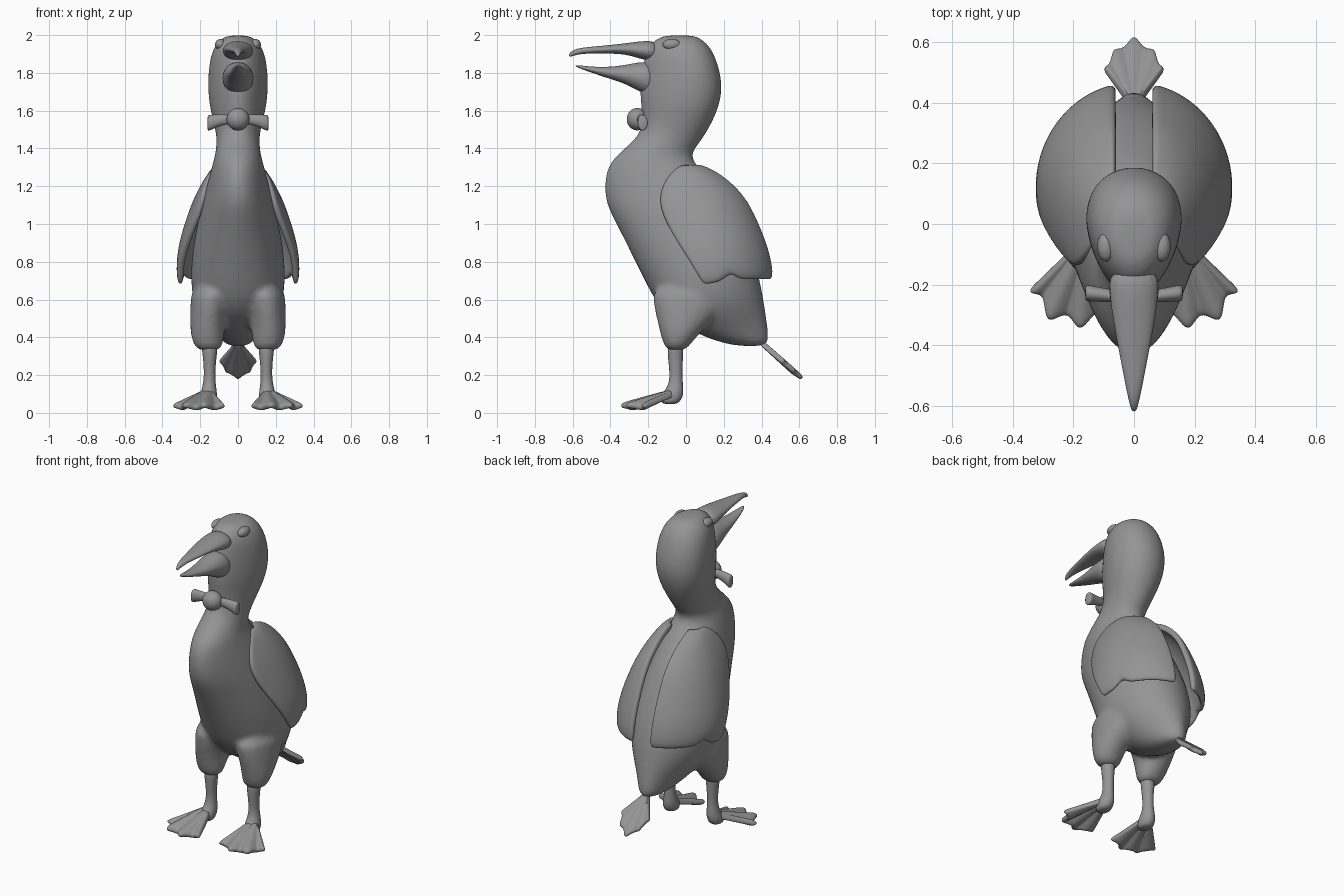
import bpy, bmesh, math

cube = bpy.data.objects.get("Cube")
if cube:
    bpy.data.objects.remove(cube, do_unlink=True)

grey = bpy.data.materials.new("plain grey")
grey.use_nodes = True
COLOUR = (0.3, 0.3, 0.3, 1)
grey.diffuse_color = COLOUR
grey.node_tree.nodes["Principled BSDF"].inputs["Base Color"].default_value = COLOUR


def finish(name, bm, closed=True, **mods):
    """Turn a bmesh into a smooth object with simple modifiers."""
    if closed:
        bmesh.ops.recalc_face_normals(bm, faces=bm.faces)
    for f in bm.faces:
        f.smooth = True
    me = bpy.data.meshes.new(name)
    bm.to_mesh(me)
    bm.free()
    me.materials.append(grey)
    ob = bpy.data.objects.new(name, me)
    bpy.context.collection.objects.link(ob)
    if "thick" in mods:
        m = ob.modifiers.new("Thickness", 'SOLIDIFY')
        m.thickness, m.offset = mods["thick"], 0
    if mods.get("mirror"):
        ob.modifiers.new("Mirror", 'MIRROR').use_mirror_merge = False
    m = ob.modifiers.new("Subdivision", 'SUBSURF')
    m.levels = m.render_levels = mods.get("subdiv", 2)
    return ob


def loft(bm, rings, plane="xyz", n=20):
    """Rings: (position, centre, half width, low, high, taper) on the plane's axes."""
    i, j, k = ("xyz".index(c) for c in plane)
    loops = []
    for pos, c, r, lo, hi, taper in rings:
        loop = []
        for s in range(n):
            t = 2 * math.pi * s / n
            co = [0, 0, 0]
            co[i] = c + r * math.sin(t) * (1 - taper * math.cos(t))
            co[j] = (lo + hi) / 2 - (hi - lo) / 2 * math.cos(t)
            co[k] = pos
            loop.append(bm.verts.new(co))
        loops.append(loop)
    for a, b in zip(loops, loops[1:]):
        for s in range(n):
            bm.faces.new((a[s], a[(s + 1) % n], b[(s + 1) % n], b[s]))
    bm.faces.new(loops[0])
    bm.faces.new(loops[-1])


def sheet(bm, rows):
    """Quad grid from rows of points."""
    vs = [[bm.verts.new(p) for p in row] for row in rows]
    for a, b in zip(vs, vs[1:]):
        for s in range(len(a) - 1):
            bm.faces.new((a[s], a[s + 1], b[s + 1], b[s]))


def fan(bm, origin, forward, tips, notch, ridge, height, rows=7, steps=4):
    """Webbed fan: tips are (angle, length), ribs run along each tip."""
    ox, oy = origin
    cols = []
    for (a0, l0), (a1, l1) in zip(tips, tips[1:]):
        cols += [(a0 + (a1 - a0) * q / steps, l0 + (l1 - l0) * q / steps, q / steps)
                 for q in range(steps)]
    cols.append((*tips[-1], 0))
    grid = []
    for r in range(rows):
        s = 0.08 + 0.92 * r / (rows - 1)
        row = []
        for ang, length, t in cols:
            d = s * length * (1 - notch * s * math.sin(math.pi * t))
            y = oy + forward * d * math.cos(math.radians(ang))
            rib = ridge * s * math.cos(math.pi * t) ** 2
            row.append((ox + d * math.sin(math.radians(ang)), y, height(s, y) + rib))
        grid.append(row)
    sheet(bm, grid)


# Body, neck and head with thighs, fused into one skin
bm = bmesh.new()
trunk = [
    (2.0, .05, -.11, .04, .1), (1.985, .085, -.15, .075, .1), (1.955, .115, -.19, .115, .15),
    (1.9, .143, -.22, .152, .2), (1.8, .155, -.235, .185, .25), (1.7, .156, -.25, .195, .25),
    (1.6, .146, -.235, .17, .2), (1.5, .118, -.23, .12, .1), (1.43, .113, -.29, .075, 0),
    (1.36, .122, -.375, .015, 0), (1.3, .14, -.42, .07, .1), (1.2, .165, -.437, .16, .15),
    (1.1, .19, -.425, .23, .15), (1.0, .215, -.37, .28, .15), (.85, .245, -.295, .35, .1),
    (.7, .253, -.22, .395, 0), (.6, .24, -.17, .412, -.1), (.52, .2, -.1, .425, -.2),
    (.45, .14, 0, .435, -.2), (.39, .095, .12, .44, -.1), (.35, .05, .27, .43, 0),
]
loft(bm, [(z, 0, r, lo, hi, k) for z, r, lo, hi, k in trunk], n=28)
thigh = [(.7, .13, .12, -.2, .25), (.55, .15, .105, -.17, .2), (.45, .163, .093, -.145, .1),
         (.37, .16, .085, -.125, .03), (.325, .152, .06, -.1, -.005)]
for side in (1, -1):
    loft(bm, [(z, side * x, r, lo, hi, 0) for z, x, r, lo, hi in thigh])
body = finish("body", bm, subdiv=1)
m = body.modifiers.new("Fuse", 'REMESH')
m.mode, m.voxel_size, m.use_smooth_shade = 'VOXEL', 0.013, True
m = body.modifiers.new("Relax", 'SMOOTH')
m.factor, m.iterations = 0.5, 12

# Open beak
upper = [(-.14, .09, 1.85, 1.975), (-.25, .08, 1.875, 1.968), (-.32, .07, 1.9, 1.957),
         (-.45, .045, 1.903, 1.943), (-.55, .025, 1.902, 1.935), (-.6, .014, 1.89, 1.922),
         (-.62, .006, 1.882, 1.9)]
lower = [(-.15, .09, 1.66, 1.86), (-.25, .082, 1.70, 1.86), (-.32, .067, 1.742, 1.842),
         (-.42, .047, 1.773, 1.83), (-.52, .027, 1.808, 1.834), (-.587, .009, 1.832, 1.844)]
for name, rings in (("upper_beak", upper), ("lower_beak", lower)):
    bm = bmesh.new()
    loft(bm, [(y, 0, r, lo, hi, 0) for y, r, lo, hi in rings], "xzy", 16)
    finish(name, bm)

# Eyes
bm = bmesh.new()
bmesh.ops.create_uvsphere(bm, u_segments=20, v_segments=12, radius=1)
bmesh.ops.scale(bm, vec=(.03, .05, .03), verts=bm.verts)
bmesh.ops.translate(bm, vec=(.092, -.075, 1.95), verts=bm.verts)
finish("eyes", bm, mirror=True, subdiv=1)

# Bow tie
bm = bmesh.new()
bmesh.ops.create_uvsphere(bm, u_segments=16, v_segments=10, radius=1)
bmesh.ops.scale(bm, vec=(.063, .058, .06), verts=bm.verts)
bmesh.ops.translate(bm, vec=(0, -.258, 1.555), verts=bm.verts)
finish("bow_knot", bm, subdiv=1)
bm = bmesh.new()
loft(bm, [(.03, -.24, .02, 1.53, 1.58, 0), (.07, -.238, .022, 1.525, 1.583, 0),
          (.12, -.232, .025, 1.51, 1.58, 0), (.155, -.228, .03, 1.488, 1.58, 0),
          (.162, -.228, .022, 1.495, 1.572, 0)], "yzx", 12)
finish("bow_loops", bm, mirror=True, subdiv=1)

# Wings: shells wrapped round the back, with a scalloped lower edge
hull = [(1.31, .10, .0, -.02, .06), (1.265, .145, .01, -.09, .18), (1.16, .205, .04, -.145, .3),
        (1.05, .25, .08, -.13, .36), (.9, .297, .11, -.045, .42), (.78, .312, .12, .035, .45),
        (.675, .305, .12, .09, .455)]
COLS = 16
rows = []
for z, rx, yc, front, back in hull:
    t0, t1 = math.asin((front - yc) / .36), math.acos(.06 / rx)
    low = max(0, (.9 - z) / .225)
    row = []
    for c in range(COLS + 1):
        u = c / COLS
        t = t0 + (t1 - t0) * u
        depth = back - yc if t > 0 else .36
        lift = .03 * min(1, u / .35) + .035 * math.exp(-((u - .3) / .07) ** 2)
        row.append((rx * math.cos(t), yc + depth * math.sin(t), z + lift * low ** 2))
    rows.append(row)
bm = bmesh.new()
sheet(bm, rows)
finish("wings", bm, closed=False, thick=.035, mirror=True)

# Legs
bm = bmesh.new()
shin = [(.38, .15, .05, -.1, -.01), (.3, .15, .036, -.098, -.015), (.2, .15, .029, -.085, -.02),
        (.14, .152, .036, -.095, -.014), (.1, .155, .046, -.13, -.012),
        (.065, .158, .045, -.14, -.025), (.045, .158, .03, -.12, -.05)]
loft(bm, [(z, x, r, lo, hi, 0) for z, x, r, lo, hi in shin], n=16)
finish("legs", bm, mirror=True)

# Webbed feet
bm = bmesh.new()
fan(bm, (.15, -.03), -1, [(46, .285), (25, .33), (5, .33), (-17, .29)], .16, .018,
    lambda s, y: .02 + .1 * (1 - s))
finish("feet", bm, closed=False, thick=.035, mirror=True)

# Tail feathers
bm = bmesh.new()
fan(bm, (0, .38), 1, [(-37, .17), (-19, .21), (0, .245), (19, .21), (37, .17)], .1, .012,
    lambda s, y: .37 - .92 * (y - .4))
finish("tail", bm, closed=False, thick=.028)
